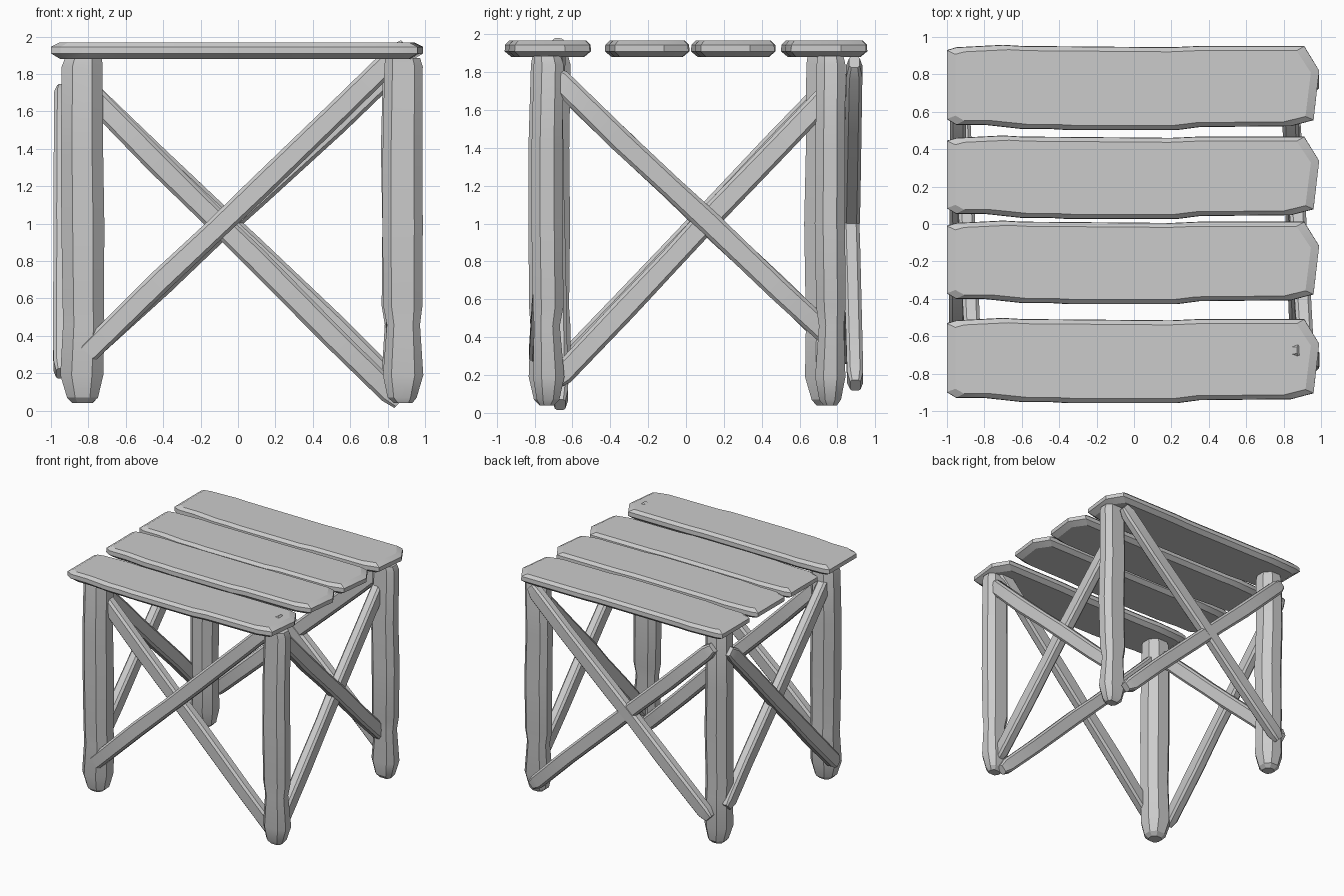
import bpy, math, random
from mathutils import Vector

if "Cube" in bpy.data.objects:
    bpy.data.objects.remove(bpy.data.objects["Cube"])

random.seed(4)
wood = bpy.data.materials.new("plain grey wood")
wood.diffuse_color = (0.6, 0.6, 0.6, 1)
wood.use_nodes = True
wood.node_tree.nodes["Principled BSDF"].inputs["Base Color"].default_value = wood.diffuse_color


def loft(name, rings):
    """Skin a list of equal-length point rings and cap both ends."""
    n = len(rings[0])
    verts = [tuple(p) for r in rings for p in r]
    faces = [list(range(n))[::-1], list(range(len(verts) - n, len(verts)))]
    for i in range(len(rings) - 1):
        for j in range(n):
            k = (j + 1) % n
            faces.append([i * n + j, i * n + k, (i + 1) * n + k, (i + 1) * n + j])
    me = bpy.data.meshes.new(name)
    me.from_pydata(verts, [], faces)
    me.materials.append(wood)
    ob = bpy.data.objects.new(name, me)
    bpy.context.collection.objects.link(ob)
    bpy.ops.object.select_all(action='DESELECT')
    ob.select_set(True)
    bpy.context.view_layer.objects.active = ob
    bpy.ops.object.shade_smooth_by_angle(angle=math.radians(25))
    return ob


def octagon(hx, hy, c):
    """Rectangle with chamfered corners, counter-clockwise."""
    return [(hx, -hy + c), (hx, hy - c), (hx - c, hy), (-hx + c, hy),
            (-hx, hy - c), (-hx, -hy + c), (-hx + c, -hy), (hx - c, -hy)]


# Seat planks: ragged outline, bevelled above and below
OUTLINE = [(-1, -.17), (-.95, -.2), (-.8, -.2), (-.6, -.222), (-.45, -.222), (-.35, -.228),
           (.23, -.228), (.35, -.212), (.84, -.207), (.96, -.175), (.99, .09), (.91, .222),
           (.35, .222), (.2, .215), (-.6, .222), (-.7, .228), (-.95, .215), (-1, .2)]


def plank(name, y, s):
    rings = []
    for z, ix, iy in ((1.88, .05, .035), (1.91, 0, 0), (1.945, 0, .002), (1.968, .045, .025)):
        rings.append([(px * (1 - ix), y + s * py * (1 - iy / .22), z) for px, py in OUTLINE])
    loft(name, rings)


for name, y, s in (("front", -.73, 1), ("front_middle", -.205, .98),
                   ("back_middle", .25, .98), ("back", .73, 1)):
    plank(name + "_seat_plank", y, s)


# Legs: chamfered posts with a carved neck above a tapered foot
PROFILE = [(.04, .45), (.07, .72), (.19, 1.0), (.46, .82), (.56, .97),
           (1.0, 1.0), (1.4, .98), (1.84, .95), (1.885, .86)]


def leg(name, x, y, hx, hy, neck):
    rings = []
    for z, s in PROFILE:
        if not neck and .4 < z < .6:
            s = .96
        ox, oy = random.uniform(-.006, .006), random.uniform(-.006, .006)
        rings.append([(x + ox + px * s, y + oy + py * s, z)
                      for px, py in octagon(hx, hy, min(hx, hy) * .55)])
    loft(name, rings)


leg("front_left_leg", -.83, -.72, .115, .11, False)
leg("front_right_leg", .88, -.73, .108, .083, True)
leg("back_left_leg", -.83, .735, .105, .105, False)
leg("back_right_leg", .875, .765, .108, .08, True)


# Cross braces: rough chamfered bars between two points
def brace(name, a, b, normal):
    a, b = Vector(a), Vector(b)
    d = (b - a).normalized()
    n = Vector(normal)
    n = (n - d * n.dot(d)).normalized()
    w = n.cross(d)
    rings = []
    for t, s in ((0, .62), (.03, .95), (.25, 1), (.42, .95), (.55, 1), (.8, .97), (.97, .95), (1, .62)):
        c = a.lerp(b, t) + w * random.uniform(-.005, .005)
        rings.append([c + w * px * s + n * py * s for px, py in octagon(.063, .045, .018)])
    # n.cross(d) as x and n as y makes the rings wind against d, so reverse them
    if w.cross(n).dot(d) < 0:
        rings = [r[::-1] for r in rings]
    loft(name, rings)


FRONT, SIDE = (0, 1, 0), (1, 0, 0)
brace("front_rising_brace", (-.85, -.79, .265), (.895, -.675, 1.955), FRONT)
brace("front_falling_brace", (-.86, -.70, 1.76), (.865, -.665, .045), FRONT)
brace("back_rising_brace", (-.83, .86, .285), (.86, .89, 1.85), FRONT)
brace("back_falling_brace", (-.86, .85, 1.76), (.84, .895, .145), FRONT)
brace("right_rising_brace", (.88, -.70, .16), (.83, .78, 1.72), SIDE)
brace("right_falling_brace", (.92, -.72, 1.80), (.83, .80, .36), SIDE)
brace("left_rising_brace", (-.945, -.70, .2), (-.94, .76, 1.72), SIDE)
brace("left_falling_brace", (-.86, -.71, 1.79), (-.93, .78, .38), SIDE)
